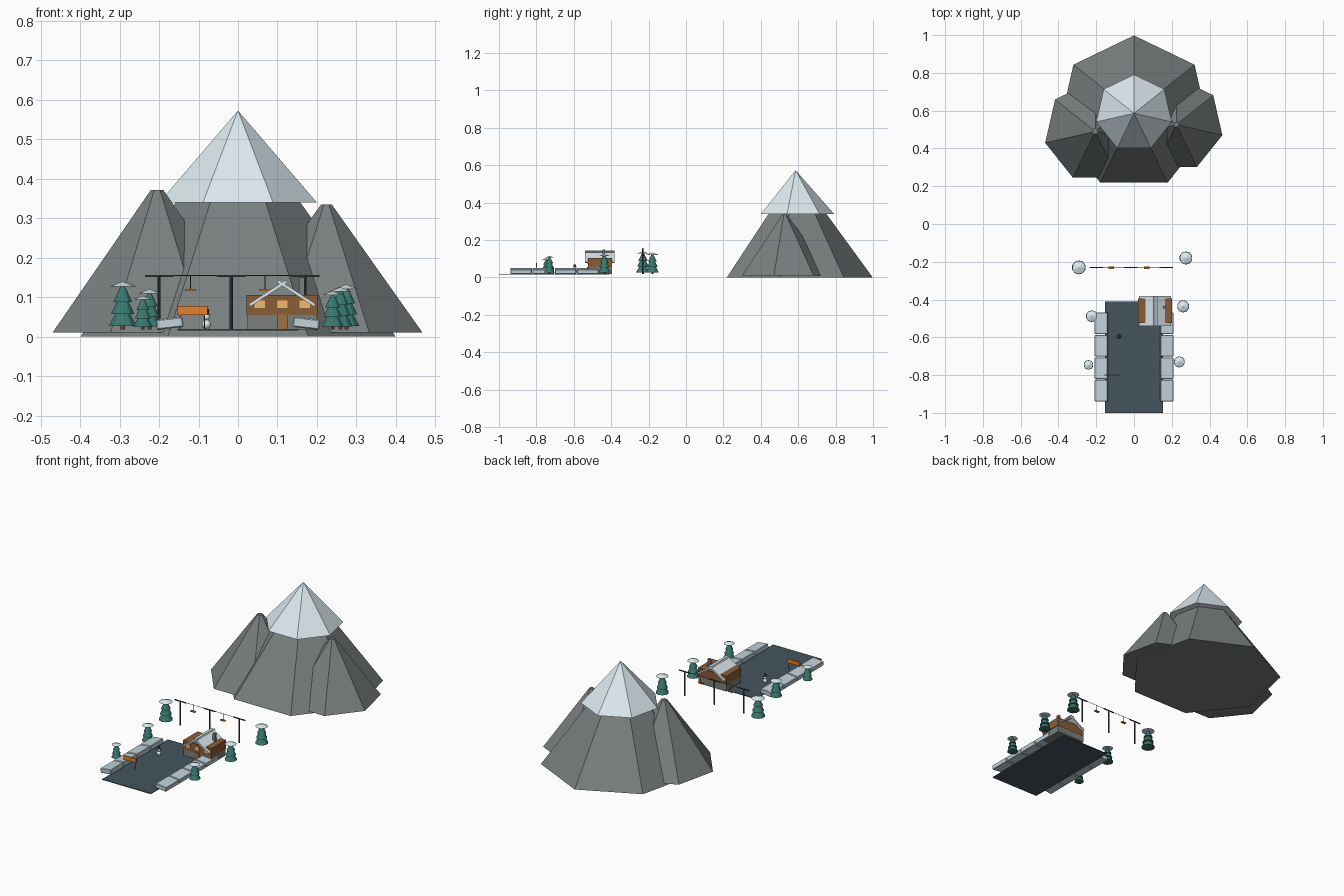
import bpy, bmesh
from math import radians
from mathutils import Matrix

if "Cube" in bpy.data.objects:
    bpy.data.objects.remove(bpy.data.objects["Cube"])


def mat(name, r, g, b):
    m = bpy.data.materials.new(name)
    m.diffuse_color = (r, g, b, 1)
    m.use_nodes = True
    m.node_tree.nodes["Principled BSDF"].inputs["Base Color"].default_value = m.diffuse_color
    return m


ROCK = mat("rock", .19, .21, .21)
SNOW = mat("snow", .72, .82, .87)
BANK = mat("bank_snow", .55, .66, .72)
PINE = mat("pine", .04, .19, .16)
DARK = mat("dark_metal", .05, .06, .07)
ICE = mat("dark_ground", .06, .09, .11)
STONE = mat("stone", .2, .21, .2)
WOOD = mat("wood", .25, .11, .04)
DOOR = mat("door_wood", .35, .17, .06)
ORANGE = mat("orange", .75, .22, .03)
GLOW = mat("window_glow", .9, .5, .15)


def finish(name, bm, m):
    me = bpy.data.meshes.new(name)
    bm.to_mesh(me)
    bm.free()
    me.materials.append(m)
    ob = bpy.data.objects.new(name, me)
    bpy.context.collection.objects.link(ob)
    return ob


def cone(name, x, y, z0, z1, r0, r1, n, m):
    bm = bmesh.new()
    bmesh.ops.create_cone(bm, cap_ends=True, segments=n, radius1=r0, radius2=r1, depth=z1 - z0)
    ob = finish(name, bm, m)
    ob.location = (x, y, (z0 + z1) / 2)
    return ob


def box(name, loc, size, m, tilt=0):
    bm = bmesh.new()
    bmesh.ops.create_cube(bm, size=1, matrix=Matrix.Diagonal((*size, 1)))
    ob = finish(name, bm, m)
    ob.location = loc
    ob.rotation_euler.y = radians(tilt)
    return ob


def ball(name, x, y, z, r, m):
    bm = bmesh.new()
    bmesh.ops.create_uvsphere(bm, u_segments=12, v_segments=8, radius=r)
    for f in bm.faces:
        f.smooth = True
    finish(name, bm, m).location = (x, y, z)


# Mountains: seven-sided cones and an overhanging snow cap
cone("main_mountain", 0, .588, 0, .56, .41, .002, 7, ROCK)
cone("mountain_snow_cap", 0, .586, .34, .573, .205, 0, 7, SNOW)
cone("left_peak", -.205, .49, .01, .372, .272, .016, 7, ROCK)
cone("right_peak", .224, .526, .01, .335, .25, .014, 7, ROCK)

# Ground slab and tilted snow banks
box("ground_slab", (0, -.705, .017), (.306, .59, .004), ICE)
for side in (-1, 1):
    for i in range(4):
        b = box("snow_bank", (side * .173, -.525 - i * .119, .034), (.068, .115, .026), BANK, side * 6.5)
        bev = b.modifiers.new("bevel", "BEVEL")
        bev.width, bev.segments = .003, 1

# Cabin
CX, CY = .112, -.46
box("cabin_stone_base", (CX, CY, .036), (.176, .128, .038), STONE)
box("cabin_walls", (CX, CY, .08), (.18, .13, .05), WOOD)
for s in (-1, 1):
    box("roof_slab", (CX + s * .036, CY, .11), (.112, .158, .008), SNOW, s * 33)
for dx in (-.057, 0, .057):
    box("window", (CX + dx, CY - .065, .082), (.026, .005, .02), GLOW)
box("door", (CX, CY - .065, .037), (.026, .006, .038), DOOR)
box("chimney", (.161, -.44, .125), (.014, .014, .05), STONE)

# Chair lift
LY = -.231
for x in (-.2, -.017, .17):
    cone("lift_pole", x, LY, .017, .155, .004, .004, 8, DARK)
    box("lift_crossbar", (x, LY, .154), (.072, .005, .005), DARK)
box("lift_cable", (-.015, LY, .155), (.44, .0015, .0015), DARK)
for x in (-.12, .068):
    cone("chair_hanger", x, LY, .12, .154, .0013, .0013, 6, DARK)
    box("chair_seat", (x, LY, .118), (.028, .013, .005), ORANGE)

# Pine trees: trunk, three tiers and a wide snow top
for x, y, s in ((-.292, -.23, 1), (.275, -.18, .94), (.26, -.436, .88),
                (.24, -.73, .8), (-.224, -.488, .84), (-.241, -.746, .7)):
    def part(name, z0, z1, r0, r1, n, m):
        cone(name, x, y, .018 + z0 * s, .018 + z1 * s, r0 * s, r1 * s, n, m)
    part("tree_trunk", 0, .02, .006, .006, 8, WOOD)
    part("tree_low_tier", .009, .062, .037, .008, 10, PINE)
    part("tree_mid_tier", .04, .09, .031, .006, 10, PINE)
    part("tree_top_tier", .07, .118, .025, .002, 10, PINE)
    part("tree_snow_top", .109, .122, .035, 0, 12, SNOW)

# Snowman
SX, SY = -.08, -.595
ball("snowman_body", SX, SY, .031, .012, SNOW)
ball("snowman_head", SX, SY, .05, .009, SNOW)
cone("snowman_hat_brim", SX, SY, .056, .058, .01, .01, 12, DARK)
cone("snowman_hat", SX, SY, .058, .07, .006, .006, 12, DARK)

# Orange sign board on two posts
box("sign_board", (-.116, -.8, .066), (.078, .006, .023), ORANGE)
for x in (-.147, -.085):
    cone("sign_post", x, -.8, .017, .07, .002, .002, 6, DARK)
